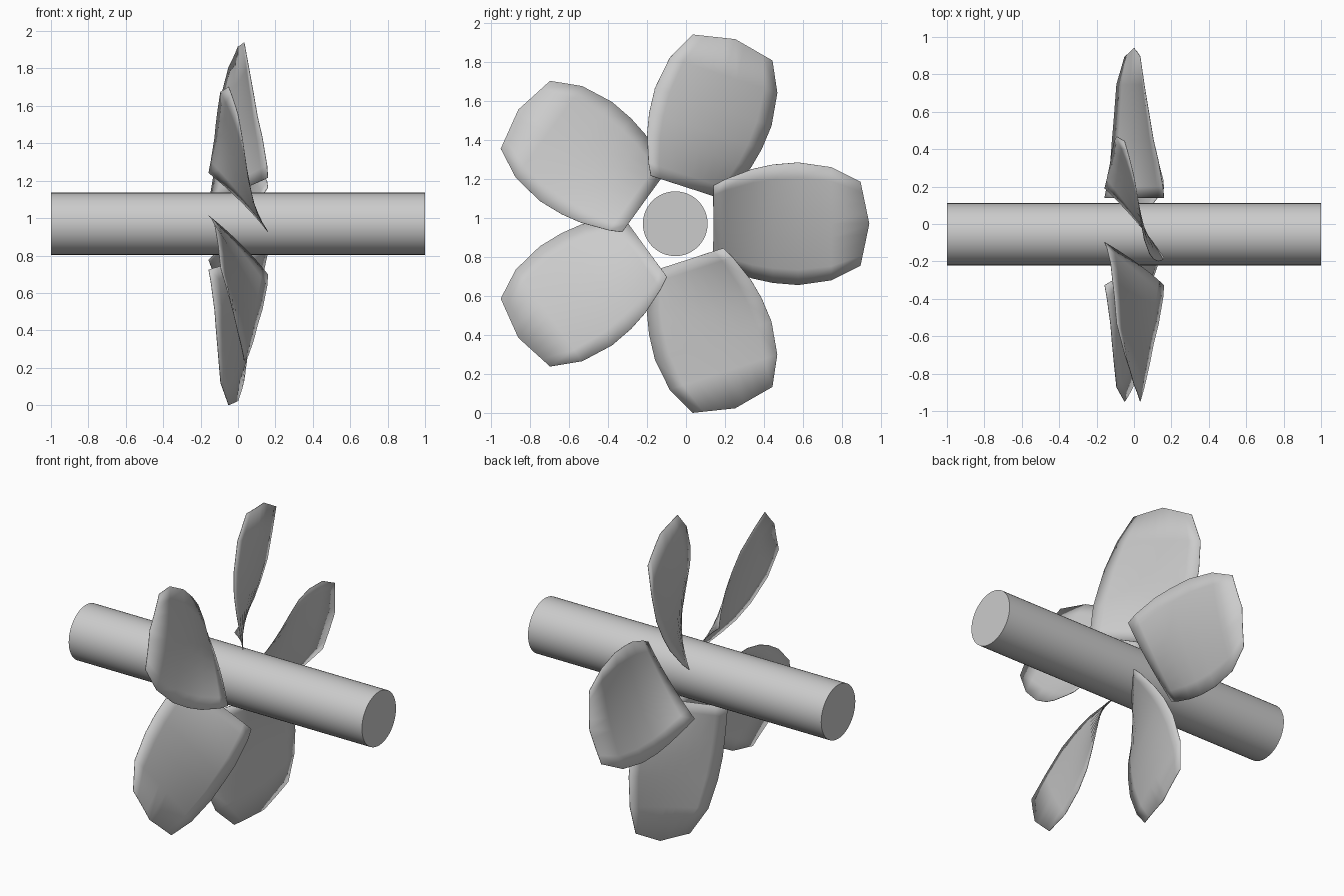
import bpy, bmesh, math
from mathutils import Matrix, Vector

cube = bpy.data.objects.get("Cube")
if cube:
    bpy.data.objects.remove(cube, do_unlink=True)

HUB = Vector((0, -0.055, 0.97))
BLADES = 5

grey = bpy.data.materials.new("plain_grey")
grey.use_nodes = True
colour = (0.6, 0.6, 0.6, 1)
grey.diffuse_color = colour
grey.node_tree.nodes["Principled BSDF"].inputs["Base Color"].default_value = colour


def smooth(obj, angle):
    bpy.ops.object.select_all(action="DESELECT")
    obj.select_set(True)
    bpy.context.view_layer.objects.active = obj
    bpy.ops.object.shade_smooth_by_angle(angle=math.radians(angle))


# Shaft along x
bpy.ops.mesh.primitive_cylinder_add(vertices=48, radius=0.166, depth=2,
                                    location=HUB, rotation=(0, math.pi / 2, 0))
shaft = bpy.context.object
shaft.name = "shaft"
shaft.data.materials.append(grey)
smooth(shaft, 30)

# Blade stations: radius, half width, x of trailing edge, x of middle, x of leading edge
STATIONS = [
    (0.195, 0.195, -0.157, 0.020, 0.160),
    (0.255, 0.227, -0.145, 0.018, 0.155),
    (0.395, 0.280, -0.125, 0.015, 0.130),
    (0.500, 0.303, -0.117, 0.012, 0.105),
    (0.630, 0.314, -0.106, 0.010, 0.083),
    (0.800, 0.290, -0.093, 0.005, 0.055),
    (0.950, 0.215, -0.050, 0.000, 0.033),
]
COLUMNS = [i / 4 for i in range(-4, 5)]


def blade_mesh():
    bm = bmesh.new()
    rows = []
    for i, (radius, half, x_trail, x_mid, x_lead) in enumerate(STATIONS):
        row = []
        for v in COLUMNS:
            # Parabola through both edges and the middle gives the camber
            x = x_mid + v * (x_lead - x_trail) / 2 + v * v * ((x_lead + x_trail) / 2 - x_mid)
            # Only the tip row is pointed
            tip = 0.045 * (1 - abs(v)) if i == len(STATIONS) - 1 else 0
            row.append(bm.verts.new((x, radius + tip, half * v)))
        rows.append(row)
    for a, b in zip(rows, rows[1:]):
        for j in range(len(COLUMNS) - 1):
            bm.faces.new((a[j], b[j], b[j + 1], a[j + 1]))
    mesh = bpy.data.meshes.new("blade")
    bm.to_mesh(mesh)
    bm.free()
    mesh.materials.append(grey)
    return mesh


# Five twisted blades around the shaft
mesh = blade_mesh()
for i in range(BLADES):
    blade = bpy.data.objects.new(f"blade_{i + 1}", mesh)
    bpy.context.collection.objects.link(blade)
    blade.matrix_world = Matrix.Translation(HUB) @ Matrix.Rotation(math.tau * i / BLADES, 4, "X")
    thin = blade.modifiers.new("thickness", "SOLIDIFY")
    thin.thickness = 0.003
    thin.offset = 0
    if i == 0:
        smooth(blade, 40)
